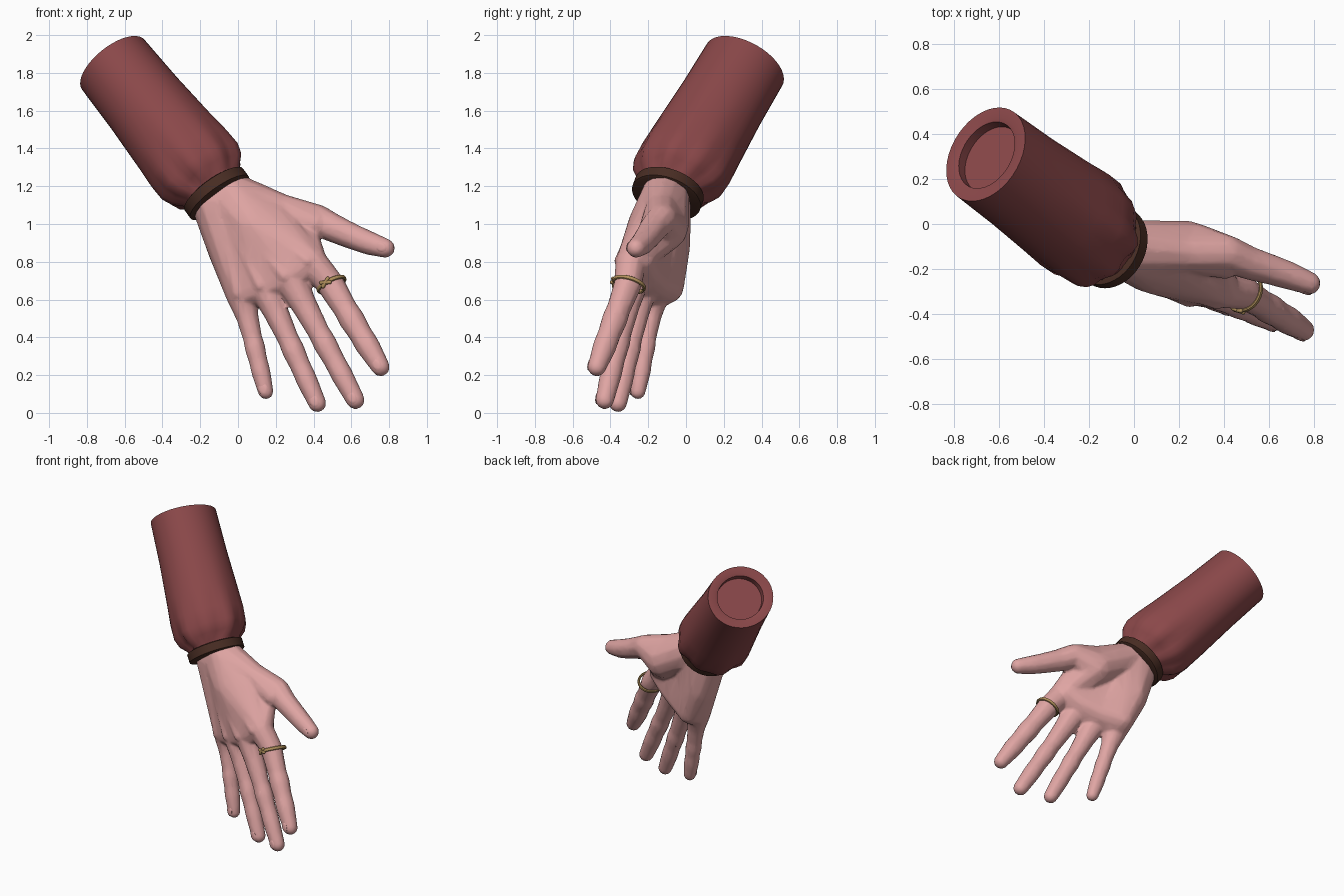
import bpy, bmesh, math
from mathutils import Vector as V

if "Cube" in bpy.data.objects:
    bpy.data.objects.remove(bpy.data.objects["Cube"])


def material(name, *rgb):
    m = bpy.data.materials.new(name)
    m.use_nodes = True
    m.diffuse_color = (*rgb, 1)
    m.node_tree.nodes["Principled BSDF"].inputs["Base Color"].default_value = (*rgb, 1)
    return m


skin = material("skin", .74, .375, .365)
cloth = material("red_cloth", .255, .064, .067)
leather = material("dark_leather", .066, .026, .017)
gold = material("gold", .43, .275, .105)


def finish(name, bm, mat, angle=35, modifiers=()):
    """Turn a bmesh into a shaded object with its modifiers applied."""
    bmesh.ops.recalc_face_normals(bm, faces=bm.faces)
    mesh = bpy.data.meshes.new(name)
    bm.to_mesh(mesh)
    bm.free()
    ob = bpy.data.objects.new(name, mesh)
    bpy.context.collection.objects.link(ob)
    mesh.materials.append(mat)
    bpy.ops.object.select_all(action='DESELECT')
    ob.select_set(True)
    bpy.context.view_layer.objects.active = ob
    for kind, settings in modifiers:
        mod = ob.modifiers.new(kind.title(), kind)
        for key, value in settings.items():
            setattr(mod, key, value)
        bpy.ops.object.modifier_apply(modifier=mod.name)
    bpy.ops.object.shade_smooth_by_angle(angle=math.radians(angle))


def loft(name, sections, mat, sides=40):
    """Skin a tube through sections of (centre, normal, radius, squash, ripple)."""
    bm = bmesh.new()
    rings = []
    for centre, normal, radius, squash, ripple in sections:
        u = normal.cross(V((0, 1, 0))).normalized()
        w = normal.cross(u).normalized()
        ring = []
        for i in range(sides):
            a = math.tau * i / sides
            r = radius + ripple * (math.sin(9 * a) + .6 * math.sin(5 * a + 1))
            ring.append(bm.verts.new(centre + r * (squash * math.cos(a) * u + math.sin(a) * w)))
        rings.append(ring)
    for low, high in zip(rings, rings[1:]):
        for i in range(sides):
            j = (i + 1) % sides
            bm.faces.new((low[i], low[j], high[j], high[i]))
    bm.faces.new(rings[0])
    bm.faces.new(rings[-1])
    finish(name, bm, mat)


def hull(bm, *balls):
    """Wrap one convex skin round several balls of (x, y, z, radius)."""
    part = bmesh.new()
    for x, y, z, r in balls:
        ball = bmesh.ops.create_icosphere(part, subdivisions=2, radius=r)
        bmesh.ops.translate(part, verts=ball["verts"], vec=(x, y, z))
    out = bmesh.ops.convex_hull(part, input=part.verts)
    loose = {g for g in out["geom_interior"] if isinstance(g, bmesh.types.BMVert)}
    bmesh.ops.delete(part, geom=list(loose), context='VERTS')
    temp = bpy.data.meshes.new("temp")
    part.to_mesh(temp)
    part.free()
    bm.from_mesh(temp)
    bpy.data.meshes.remove(temp)


def chain(bm, balls):
    for pair in zip(balls, balls[1:]):
        hull(bm, *pair)


def mix(a, b, t, r):
    return (*V(a[:3]).lerp(V(b[:3]), t), r)


# Sleeve: hollow upper end, full lower end gathered into the cuff
top, wrist = V((-.66, .31, 1.843)), V((-.115, -.095, 1.165))
arm_dir = (wrist - top).normalized()
cuff_dir = V((.56, -.29, -.78)).normalized()
sleeve = []
for t, r, ripple in ((.055, .16, 0), (.008, .163, 0), (0, .183, 0), (0, .23, 0),
                     (.3, .234, 0), (.6, .246, .001), (.75, .252, .004),
                     (.85, .245, .009), (.91, .218, .013), (.955, .178, .009), (.985, .165, 0)):
    turn = max(0, t - .6) / .4
    sleeve.append((top.lerp(wrist, t), arm_dir.lerp(cuff_dir, turn), r, .92 + .08 * t, ripple))
loft("sleeve", sleeve, cloth)

# Cuff band
loft("cuff_band", [(wrist + cuff_dir * d, cuff_dir, r, 1, 0) for d, r in
                   ((-.03, .176), (-.024, .19), (.032, .19), (.038, .176))], leather)

# Palm: wrist, heel and knuckle balls joined in panels
wrist_in, wrist_out = (-.125, -.1, 1.12, .127), (-.05, -.11, 1.15, .13)
heel = (-.05, -.09, .87, .112)
knuckles = [(.02, -.17, .63, .086), (.14, -.23, .67, .087),
            (.27, -.275, .72, .09), (.39, -.29, .80, .083)]
pads = [(.03, -.095, .665, .085), (.15, -.155, .69, .08),
        (.27, -.205, .74, .08), (.37, -.235, .81, .075)]
tips = [(.147, -.255, .113, .042), (.42, -.36, .05, .048),
        (.622, -.43, .068, .05), (.755, -.472, .242, .05)]
thenar, thumb_root = (.25, -.11, .98, .124), (.41, -.13, 1.025, .084)

hand = bmesh.new()
hull(hand, wrist_in, wrist_out, (-.2, -.04, 1.26, .12))
hull(hand, wrist_in, wrist_out, heel)
hull(hand, wrist_in, heel, knuckles[0], pads[0])
middle_wrist = mix(wrist_in, wrist_out, .5, .12)
for i in range(3):
    hull(hand, middle_wrist, *knuckles[i:i + 2], *pads[i:i + 2])
hull(hand, heel, wrist_out, *knuckles[:2], *pads[:2])
hull(hand, wrist_out, knuckles[3], (.2, -.17, 1.03, .09))

# Gentle rise along the back of the hand
hull(hand, wrist_out, (.07, -.21, 1.0, .1), knuckles[1], knuckles[2], knuckles[3])

# Thumb with its fleshy base and the web to the first finger
crest = (.22, -.13, 1.075, .09)
hull(hand, wrist_out, thenar, crest)
hull(hand, thenar, thumb_root, crest)
hull(hand, thenar, knuckles[3], (.37, -.18, .95, .055))
hull(hand, thumb_root, crest, (.41, -.175, .995, .07))
thumb_tip = (.78, -.264, .872, .052)
chain(hand, [thumb_root, (.5, -.17, .98, .077), (.6, -.2, .936, .07),
             (.69, -.23, .9, .064), thumb_tip])

# Fingers with swollen joints, and tendons fanning over the back of the hand
dorsal = V((-.33, -.94, .05)).normalized()
for k, tip, thick in zip(knuckles, tips, (.053, .058, .06, .066)):
    base = mix(k, tip, .22, thick * 1.16)
    if k is knuckles[3]:
        base = (.49, -.308, .68, .075)
    joints = [k, base] + [mix(base, tip, t, thick * s) for t, s in
                          ((.3, .98), (.42, 1.06), (.58, .95), (.74, .98))] + [tip]
    chain(hand, joints)
    bump = V(k[:3]) + dorsal * (k[3] - .022)
    start = V(wrist_out[:3]).lerp(V(wrist_in[:3]), .4) + dorsal * .1
    hull(hand, (*start, .02), (*bump, .034))

finish("hand", hand, skin, 40, (
    ('REMESH', {"mode": 'VOXEL', "voxel_size": .011}),
    ('SMOOTH', {"iterations": 3, "factor": .5}),
    ('DECIMATE', {"ratio": .2})))

# Nails: thin ovals lying on the back of each fingertip
for number, (tip, root) in enumerate(zip(tips + [thumb_tip], knuckles + [thumb_root])):
    along = (V(tip[:3]) - V(root[:3])).normalized()
    up = (dorsal - along * dorsal.dot(along)).normalized()
    side = along.cross(up)
    bm = bmesh.new()
    bmesh.ops.create_icosphere(bm, subdivisions=2, radius=1)
    centre = V(tip[:3]) - along * .012 + up * (tip[3] - .006)
    for v in bm.verts:
        v.co = centre + along * v.co.x * .036 + side * v.co.y * .026 + up * v.co.z * .007
    finish("nail_%d" % (number + 1), bm, skin)

# Finger ring: a band with a twisted knot on the back
ring_dir = V((.5, -.32, -.95)).normalized()
ring_at = V((.495, -.303, .68))
u = (dorsal - ring_dir * dorsal.dot(ring_dir)).normalized()
w = ring_dir.cross(u)
bm = bmesh.new()
grid = []
for i in range(28):
    a = math.tau * i / 28
    out = math.cos(a) * u * 1.12 + math.sin(a) * w
    grid.append([bm.verts.new(ring_at + out * (.077 + .008 * math.cos(b)) + ring_dir * .012 * math.sin(b))
                 for b in (math.tau * j / 8 for j in range(8))])
for i in range(28):
    for j in range(8):
        n, m = grid[(i + 1) % 28], (j + 1) % 8
        bm.faces.new((grid[i][j], n[j], n[m], grid[i][m]))
finish("finger_ring", bm, gold)
knot = bmesh.new()
for s in (-1, 1):
    a = ring_at + u * .088 + w * .022 + ring_dir * .012 * s
    b = ring_at + u * .088 - w * .022 - ring_dir * .012 * s
    hull(knot, (*a, .010), (*b, .010))
finish("ring_knot", knot, gold)
